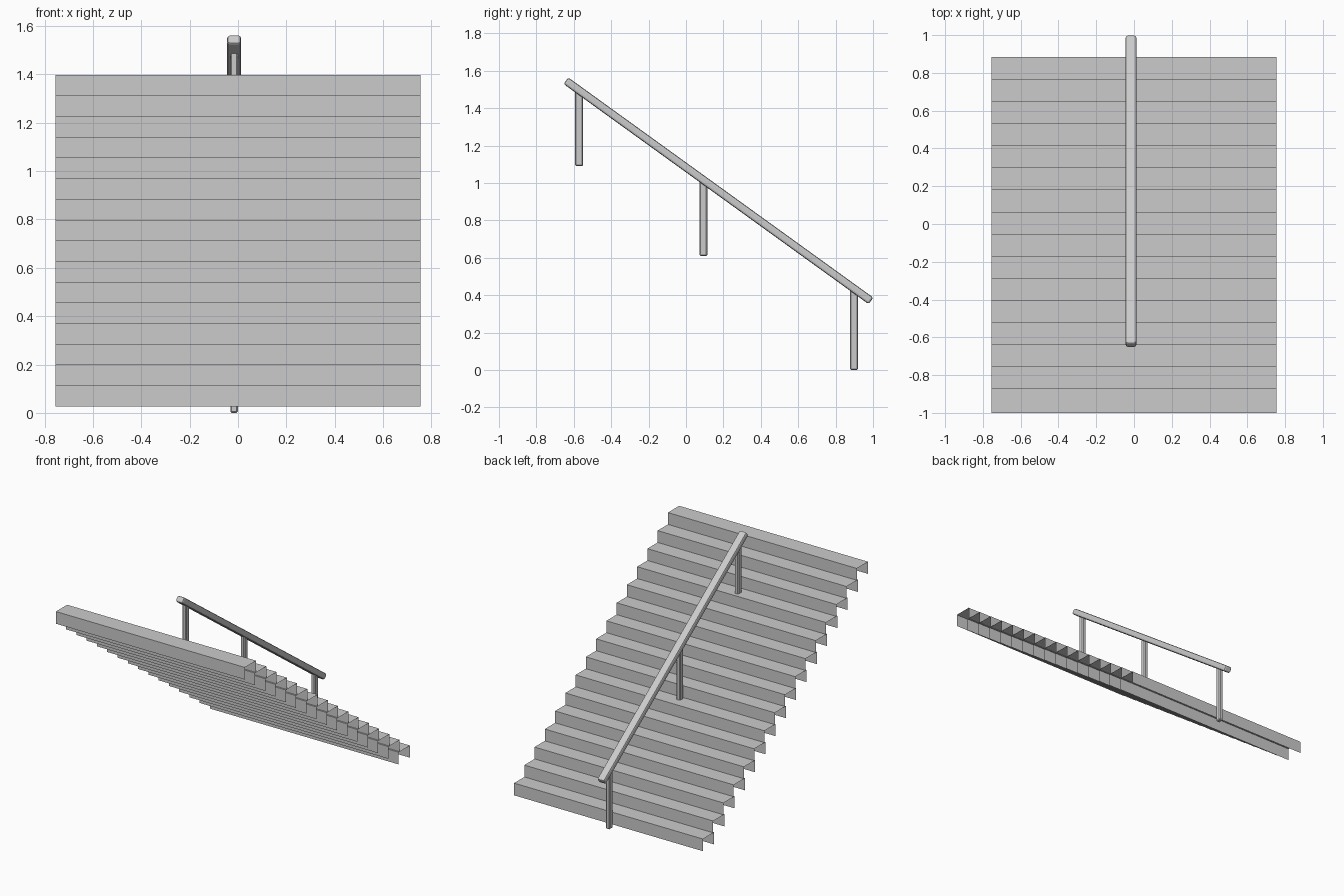
import bpy, math

if "Cube" in bpy.data.objects:
    bpy.data.objects.remove(bpy.data.objects["Cube"])

RAIL_X = -0.016
RAIL_TOP = (-0.642, 1.547)   # y, z of rail axis at its upper end
RAIL_LOW = (0.989, 0.370)    # y, z of rail axis at its lower end


def box(name, loc, size, rot_x=0.0, bevel=0.0, segments=1):
    bpy.ops.mesh.primitive_cube_add(size=1, location=loc, rotation=(rot_x, 0, 0))
    ob = bpy.context.object
    ob.name = name
    ob.scale = size
    bpy.ops.object.transform_apply(location=False, rotation=False, scale=True)
    mod = ob.modifiers.new("rounded_edges", 'BEVEL')
    mod.width = bevel
    mod.segments = segments
    return ob


# Steps: one thin folded sheet (riser, tread, back flap), repeated downhill
HALF_W, DEPTH, DROP, TOP = 0.755, 0.128, 0.088, 1.398
profile = [(-1, TOP - DROP), (-1, TOP), (-1 + DEPTH, TOP), (-1 + DEPTH, TOP - DROP)]
verts = [(x, y, z) for x in (-HALF_W, HALF_W) for y, z in profile]
faces = [(i, i + 4, i + 5, i + 1) for i in range(3)]
mesh = bpy.data.meshes.new("steps")
mesh.from_pydata(verts, [], faces)
steps = bpy.data.objects.new("steps", mesh)
bpy.context.collection.objects.link(steps)
arr = steps.modifiers.new("repeat_steps", 'ARRAY')
arr.count = 16
arr.use_relative_offset = False
arr.use_constant_offset = True
arr.constant_offset_displace = (0, 0.1171, -0.0856)

# Handrail: sloped bar with rounded edges
dy = RAIL_LOW[0] - RAIL_TOP[0]
dz = RAIL_LOW[1] - RAIL_TOP[1]
mid = (RAIL_X, (RAIL_LOW[0] + RAIL_TOP[0]) / 2, (RAIL_LOW[1] + RAIL_TOP[1]) / 2)
box("handrail", mid, (0.057, math.hypot(dy, dz), 0.043), math.atan2(dz, dy), 0.011, 2)

# Posts: from the steps up into the rail
for name, y, z0 in (("upper_post", -0.572, 1.09), ("middle_post", 0.093, 0.61),
                    ("lower_post", 0.898, 0.0)):
    z1 = RAIL_TOP[1] + (y - RAIL_TOP[0]) * dz / dy
    box(name, (RAIL_X, y, (z0 + z1) / 2), (0.032, 0.042, z1 - z0), 0, 0.006, 1)
